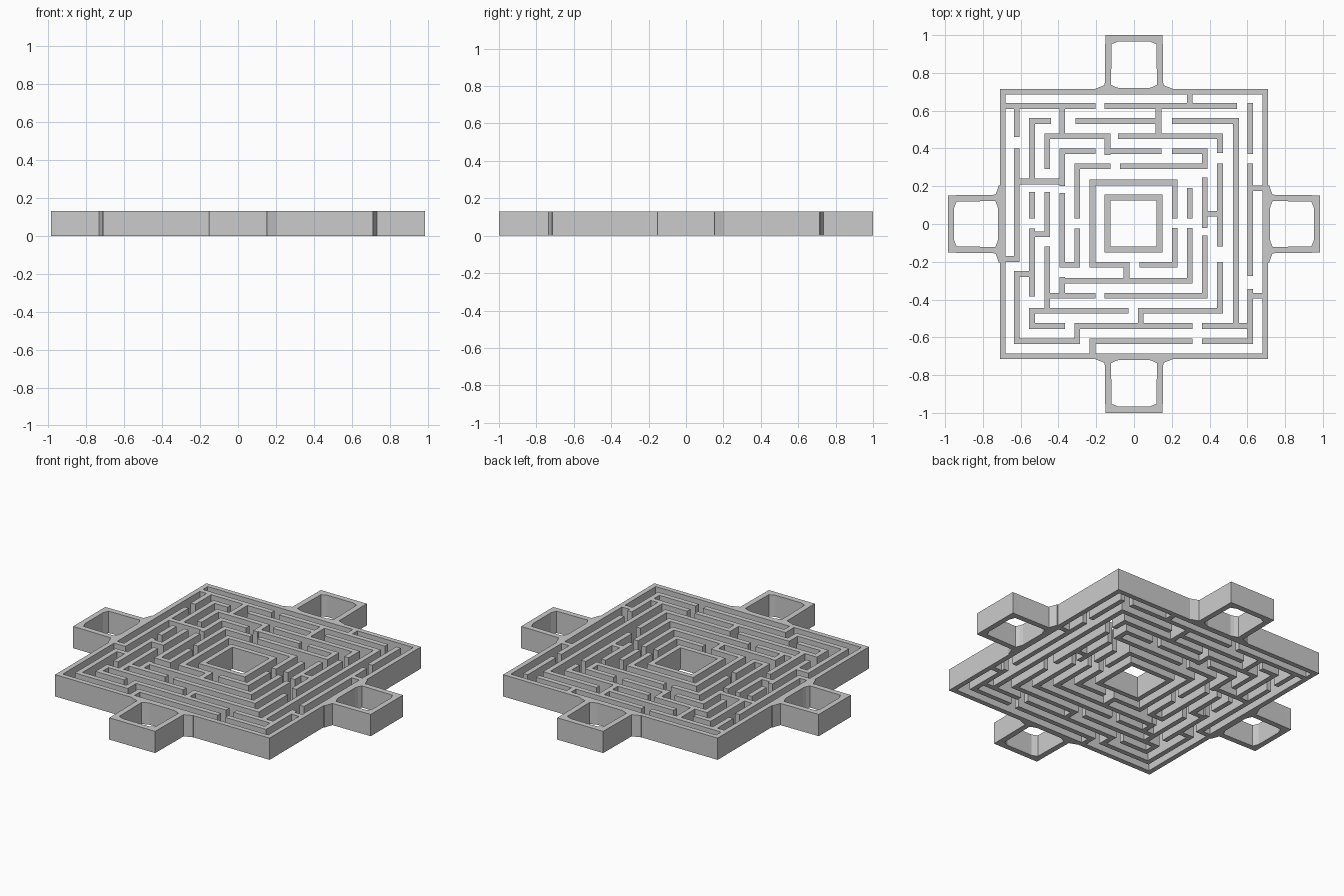
import bpy, bmesh
from math import radians
from mathutils import Matrix

if "Cube" in bpy.data.objects:
    bpy.data.objects.remove(bpy.data.objects["Cube"])

H = 0.13     # height of every wall
T = 0.015    # half wall thickness


def wall_mesh(name, boxes):
    """Merge axis-aligned rectangles (x0, x1, y0, y1) into one clean extruded solid."""
    boxes = [tuple(round(v, 4) for v in b) for b in boxes]
    xs = sorted({v for b in boxes for v in b[:2]})
    ys = sorted({v for b in boxes for v in b[2:]})
    cells = set()
    for x0, x1, y0, y1 in boxes:
        for i in range(xs.index(x0), xs.index(x1)):
            for j in range(ys.index(y0), ys.index(y1)):
                cells.add((i, j))
    bm = bmesh.new()
    cache = {}

    def v(i, j, k):
        if (i, j, k) not in cache:
            cache[i, j, k] = bm.verts.new((xs[i], ys[j], H * k))
        return cache[i, j, k]

    for i, j in sorted(cells):
        c = [(i, j), (i + 1, j), (i + 1, j + 1), (i, j + 1)]
        bm.faces.new([v(*p, 1) for p in c])
        bm.faces.new([v(*p, 0) for p in reversed(c)])
        for n, (dx, dy) in enumerate([(0, -1), (1, 0), (0, 1), (-1, 0)]):
            if (i + dx, j + dy) not in cells:
                a, b = c[n], c[(n + 1) % 4]
                bm.faces.new([v(*a, 0), v(*b, 0), v(*b, 1), v(*a, 1)])
    me = bpy.data.meshes.new(name)
    bm.to_mesh(me)
    bm.free()
    ob = bpy.data.objects.new(name, me)
    bpy.context.collection.objects.link(ob)


def across(y, *spans):
    return [(a, b, y - T, y + T) for a, b in spans]


def along(x, *spans):
    return [(x - T, x + T, a, b) for a, b in spans]


w = []
# outer frame
w += across(0.70, (-0.71, 0.71)) + across(-0.70, (-0.71, 0.71))
w += along(-0.695, (-0.715, 0.715)) + along(0.695, (-0.715, 0.715))
w += across(-0.185, (-0.71, -0.605)) + across(0.19, (0.60, 0.71)) + across(-0.38, (0.60, 0.71))
# ring 1
w += across(0.625, (-0.71, -0.205), (-0.155, 0.545))
w += across(-0.62, (-0.635, -0.285), (-0.235, 0.31), (0.36, 0.63))
w += along(-0.62, (0.46, 0.625), (-0.2, 0.40), (-0.635, -0.25))
w += along(0.615, (0.37, 0.64), (-0.275, 0.32), (-0.62, -0.345))
w += along(0.295, (0.625, 0.70)) + along(-0.22, (-0.70, -0.605))
# ring 2
w += across(0.545, (-0.555, -0.44), (-0.31, 0.145), (0.20, 0.555))
w += across(-0.54, (-0.555, -0.365), (-0.315, 0.31), (0.36, 0.63))
w += along(-0.54, (0.22, 0.56), (0.03, 0.17), (-0.385, -0.025), (-0.555, -0.445))
w += along(0.54, (-0.54, 0.56))
w += along(-0.30, (-0.635, -0.525)) + along(-0.38, (0.46, 0.61)) + along(0.13, (0.46, 0.61))
w += across(0.225, (-0.62, -0.365)) + across(-0.265, (-0.635, -0.525))
# ring 3
w += across(0.465, (-0.475, -0.125), (-0.085, 0.47))
w += across(-0.46, (-0.555, -0.03), (0.02, 0.47))
w += along(-0.46, (0.29, 0.48), (-0.07, 0.17), (-0.46, -0.12))
w += along(0.455, (0.375, 0.47), (-0.12, 0.32), (-0.475, -0.20))
w += along(-0.14, (0.365, 0.47)) + along(0.035, (-0.54, -0.445))
w += across(-0.055, (-0.555, -0.445)) + across(0.055, (0.37, 0.47))
# ring 4
w += across(0.385, (-0.395, -0.205), (-0.155, 0.145), (0.20, 0.39))
w += across(-0.38, (-0.475, -0.205), (-0.155, 0.39))
w += along(-0.38, (0.20, 0.40), (-0.23, 0.165), (-0.38, -0.28))
w += along(0.375, (0.29, 0.40), (-0.02, 0.245), (-0.395, -0.06))
# ring 5
w += across(0.305, (-0.315, -0.125), (-0.075, 0.39))
w += across(-0.30, (-0.395, 0.31))
w += across(-0.215, (-0.395, -0.285))
w += along(-0.30, (0.03, 0.32), (-0.23, -0.025))
w += along(0.295, (0.03, 0.19), (-0.315, -0.02)) + along(-0.04, (-0.30, -0.20))
# ring 6
w += across(0.22, (-0.235, 0.23)) + across(-0.215, (-0.235, -0.025), (0.03, 0.23))
w += along(-0.22, (-0.23, 0.235)) + along(0.215, (0.03, 0.235), (-0.23, -0.02))
# centre chamber
w += across(0.14, (-0.155, 0.15)) + across(-0.135, (-0.155, 0.15))
w += along(-0.14, (-0.15, 0.155)) + along(0.135, (-0.15, 0.155))
wall_mesh("maze_walls", w)

# corner loops: half outlines of the outer and inner edge, mirrored to full rings
OUTER = [(0.205, 0.70), (0.205, 0.716), (0.155, 0.735), (0.152, 0.97), (0.152, 1.0)]
INNER = [(0.08, 0.72), (0.10, 0.726), (0.122, 0.737), (0.118, 0.952), (0.085, 0.966)]


def side_loop(name, angle, reach):
    bm = bmesh.new()
    rings = []
    for half in (OUTER, INNER):
        pts = half + [(-x, y) for x, y in reversed(half)]
        rings.append([[bm.verts.new((x, 0.70 + (y - 0.70) * reach, z)) for x, y in pts]
                      for z in (0, H)])
    (ob_, ot), (ib, it) = rings
    n = len(ot)
    for i in range(n):
        j = (i + 1) % n
        bm.faces.new([ot[i], ot[j], it[j], it[i]])
        bm.faces.new([ob_[j], ob_[i], ib[i], ib[j]])
        bm.faces.new([ob_[i], ob_[j], ot[j], ot[i]])
        bm.faces.new([ib[j], ib[i], it[i], it[j]])
    bm.transform(Matrix.Rotation(radians(angle), 4, 'Z'))
    bmesh.ops.recalc_face_normals(bm, faces=bm.faces)
    me = bpy.data.meshes.new(name)
    bm.to_mesh(me)
    bm.free()
    bpy.context.collection.objects.link(bpy.data.objects.new(name, me))


for name, angle, reach in (("back_loop", 0, 1.0), ("left_loop", 90, 0.95),
                           ("front_loop", 180, 1.0), ("right_loop", 270, 0.95)):
    side_loop(name, angle, reach)
